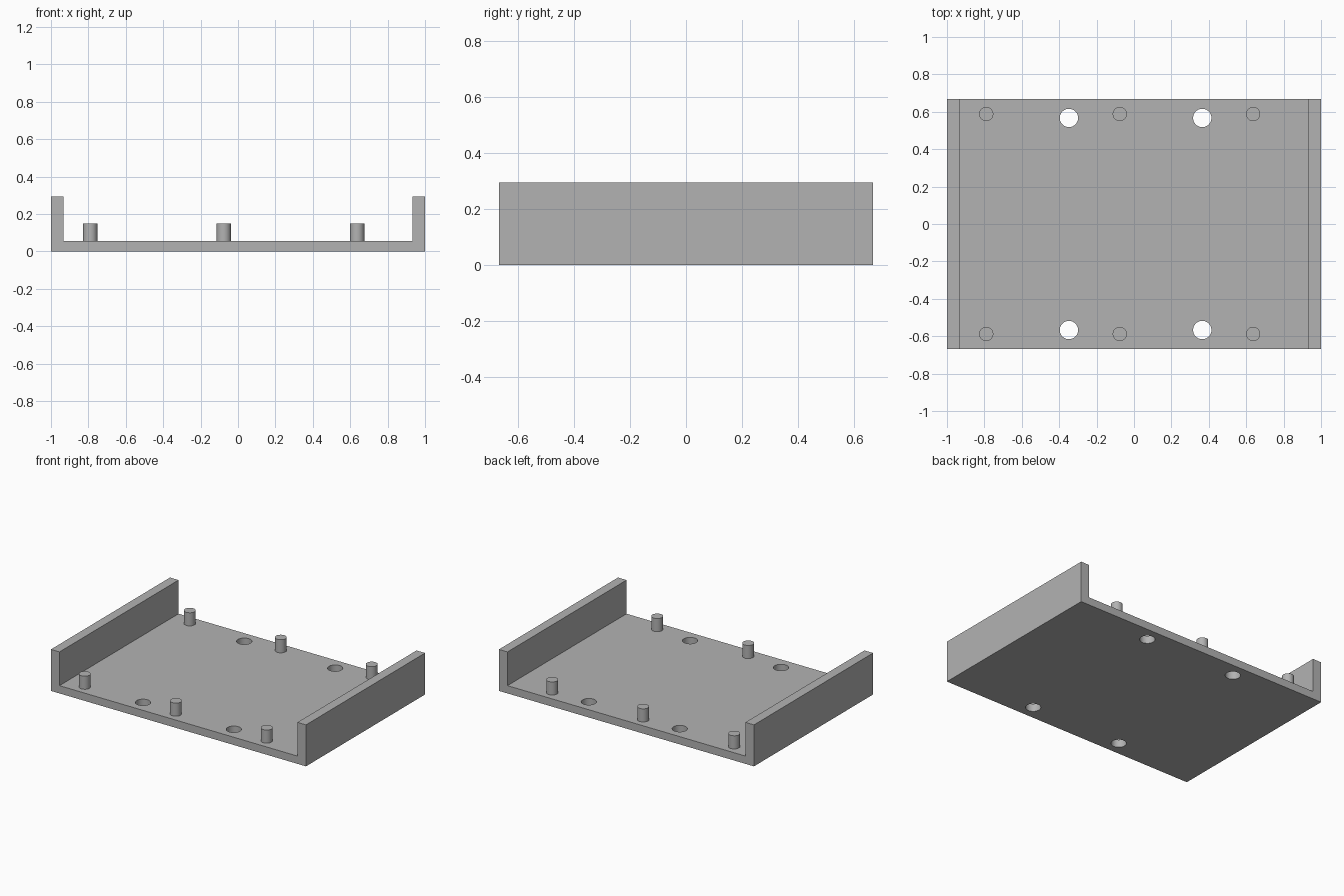
import bpy
import bmesh

default = bpy.data.objects.get("Cube")
if default:
    bpy.data.objects.remove(default, do_unlink=True)

HALF_DEPTH = 0.667
FLOOR, WALL_TOP, PEG_TOP = 0.055, 0.294, 0.148
WALL_INNER = 0.933

# Single grey finish
grey = bpy.data.materials.new("plain_grey")
grey.use_nodes = True
colour = (0.45, 0.45, 0.45, 1)
grey.diffuse_color = colour
grey.node_tree.nodes["Principled BSDF"].inputs["Base Color"].default_value = colour


def cylinder(name, x, y, radius, z0, z1):
    bpy.ops.mesh.primitive_cylinder_add(
        vertices=48, radius=radius, depth=z1 - z0, location=(x, y, (z0 + z1) / 2))
    obj = bpy.context.object
    obj.name = name
    obj.data.materials.append(grey)
    bpy.ops.object.shade_smooth_by_angle()
    return obj


# Tray: U-shaped profile extruded from front to back
profile = [(-1, 0), (1, 0), (1, WALL_TOP), (WALL_INNER, WALL_TOP), (WALL_INNER, FLOOR),
           (-WALL_INNER, FLOOR), (-WALL_INNER, WALL_TOP), (-1, WALL_TOP)]
bm = bmesh.new()
face = bm.faces.new([bm.verts.new((x, -HALF_DEPTH, z)) for x, z in profile])
extruded = bmesh.ops.extrude_face_region(bm, geom=[face])
bmesh.ops.translate(bm, vec=(0, 2 * HALF_DEPTH, 0),
                    verts=[v for v in extruded["geom"] if isinstance(v, bmesh.types.BMVert)])
bmesh.ops.recalc_face_normals(bm, faces=bm.faces)
mesh = bpy.data.meshes.new("tray")
bm.to_mesh(mesh)
bm.free()
mesh.materials.append(grey)
tray = bpy.data.objects.new("tray", mesh)
bpy.context.collection.objects.link(tray)

for row, side in (("front", -1), ("back", 1)):
    # Mounting holes through the floor
    for label, x in (("right", -0.348), ("left", 0.365)):
        cutter = cylinder(f"{row}_{label}_hole_cutter", x, side * 0.567, 0.049, -0.1, 0.2)
        cutter.hide_render = True
        cutter.hide_viewport = True
        cutter.display_type = "WIRE"
        cut = tray.modifiers.new(f"{row}_{label}_hole", "BOOLEAN")
        cut.operation = "DIFFERENCE"
        cut.solver = "EXACT"
        cut.object = cutter
    # Locating pegs, sunk slightly into the floor
    for label, x in (("right", -0.79), ("middle", -0.076), ("left", 0.637)):
        cylinder(f"{row}_{label}_peg", x, side * 0.588, 0.038, FLOOR - 0.01, PEG_TOP)

# Smooth hole walls while keeping the tray edges crisp
bpy.ops.object.select_all(action="DESELECT")
tray.select_set(True)
bpy.context.view_layer.objects.active = tray
for cut in list(tray.modifiers):
    bpy.ops.object.modifier_apply(modifier=cut.name)
bpy.ops.object.shade_smooth_by_angle()
